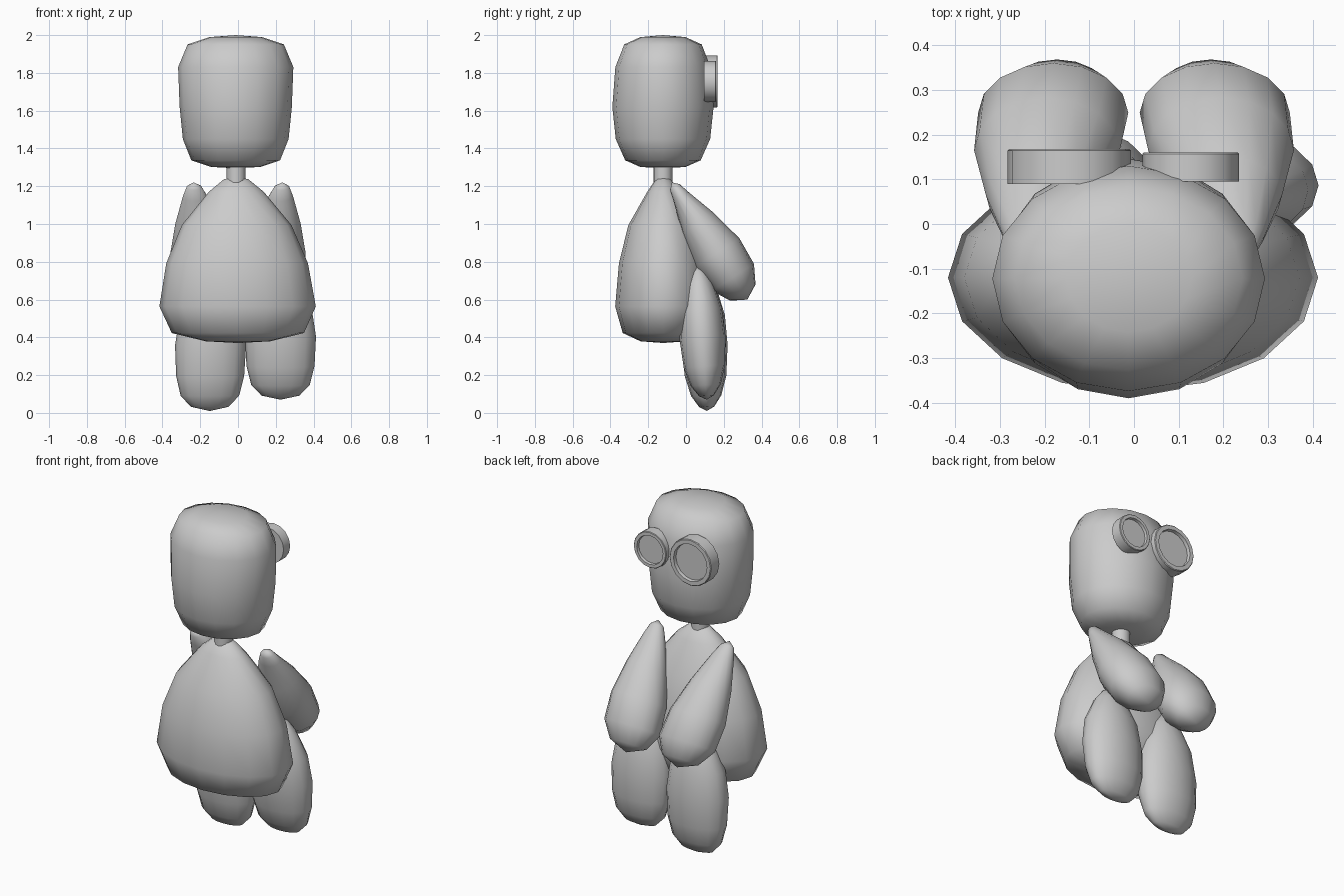
import bpy, bmesh
from math import sin, cos, pi, radians
from mathutils import Vector

cube = bpy.data.objects.get("Cube")
if cube:
    bpy.data.objects.remove(cube)

GREY = (0.6, 0.6, 0.6, 1)
mat = bpy.data.materials.new("plain_grey")
mat.use_nodes = True
mat.diffuse_color = GREY
mat.node_tree.nodes["Principled BSDF"].inputs["Base Color"].default_value = GREY


def loft(name, start, end, rings, sides=16, angle=60):
    """Elliptical rings (fraction, half width, half depth) along start-end."""
    start, end = Vector(start), Vector(end)
    across = Vector((1, 0, 0))
    depth = across.cross(end - start).normalized()
    bm = bmesh.new()
    loops = []
    for f, w, d in rings:
        centre = start.lerp(end, f)
        loops.append([bm.verts.new(centre + across * w * cos(2 * pi * i / sides)
                                   + depth * d * sin(2 * pi * i / sides))
                      for i in range(sides)])
    for a, b in zip(loops, loops[1:]):
        for i in range(sides):
            j = (i + 1) % sides
            bm.faces.new((a[i], a[j], b[j], b[i]))
    bm.faces.new(loops[0])
    bm.faces.new(loops[-1])
    bmesh.ops.remove_doubles(bm, verts=bm.verts, dist=0.0005)
    bmesh.ops.recalc_face_normals(bm, faces=bm.faces)
    mesh = bpy.data.meshes.new(name)
    bm.to_mesh(mesh)
    bm.free()
    mesh.materials.append(mat)
    ob = bpy.data.objects.new(name, mesh)
    bpy.context.collection.objects.link(ob)
    bpy.ops.object.select_all(action='DESELECT')
    ob.select_set(True)
    bpy.context.view_layer.objects.active = ob
    bpy.ops.object.shade_smooth_by_angle(angle=radians(angle))
    return ob


# Head, neck and pear-shaped body
loft("head", (-0.012, -0.122, 1.295), (-0.012, -0.122, 2.0),
     [(0, 0, 0), (0.01, 0.13, 0.12), (0.06, 0.235, 0.2), (0.22, 0.28, 0.25),
      (0.46, 0.297, 0.268), (0.76, 0.305, 0.252), (0.93, 0.255, 0.205),
      (0.985, 0.14, 0.12), (1, 0, 0)])
loft("neck", (-0.01, -0.122, 1.2), (-0.01, -0.122, 1.33),
     [(0, 0.05, 0.05), (1, 0.05, 0.05)])
loft("body", (0, -0.12, 0.37), (-0.01, -0.12, 1.25),
     [(0, 0, 0), (0.01, 0.17, 0.12), (0.06, 0.35, 0.215), (0.22, 0.414, 0.255),
      (0.48, 0.375, 0.235), (0.71, 0.29, 0.185), (0.91, 0.145, 0.085),
      (0.985, 0.065, 0.04), (1, 0, 0)])

# Arms, thin at the shoulder and thick at the paw
arm = [(0, 0, 0), (0.04, 0.04, 0.03), (0.12, 0.065, 0.046), (0.35, 0.12, 0.1),
       (0.6, 0.163, 0.14), (0.81, 0.168, 0.132), (0.94, 0.11, 0.08), (1, 0, 0)]
for side, x in (("left", 1), ("right", -1)):
    loft(side + "_arm", (0.235 * x, -0.075, 1.22), (0.168 * x, 0.325, 0.6), arm)

# Legs, flattened front to back
leg = [(0, 0, 0), (0.04, 0.05, 0.04), (0.13, 0.1, 0.075), (0.32, 0.165, 0.113),
       (0.53, 0.188, 0.122), (0.75, 0.18, 0.11), (0.89, 0.155, 0.08),
       (0.97, 0.1, 0.04), (1, 0, 0)]
loft("left_leg", (0.225, 0.06, 0.78), (0.225, 0.11, 0.07), leg)
loft("right_leg", (-0.14, 0.085, 0.75), (-0.15, 0.11, 0.01), leg)

# Round eyes with a raised rim around a sunken lens
for name, x, z, r, y0, y1 in (("large_eye", -0.145, 1.755, 0.138, 0.09, 0.168),
                              ("small_eye", 0.127, 1.755, 0.108, 0.095, 0.16)):
    loft(name, (x, y0, z), (x, y1, z),
         [(0, r, r), (0.95, r, r), (1, r * 0.97, r * 0.97),
          (1, r * 0.8, r * 0.8), (0.75, r * 0.78, r * 0.78)], angle=35)
